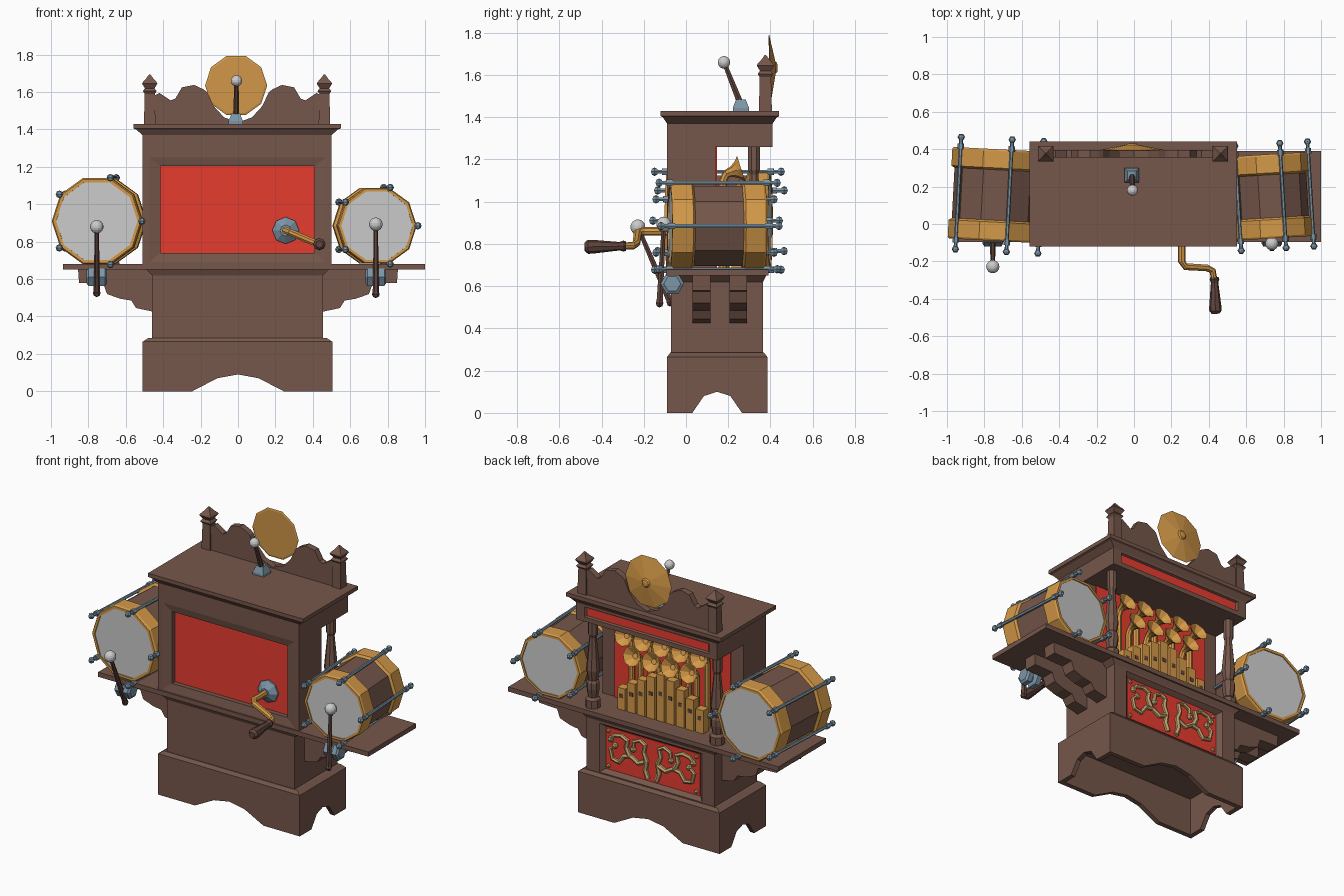
import bpy, bmesh, math
from mathutils import Vector, Matrix

def material(name, rgb):
    m = bpy.data.materials.new(name)
    m.diffuse_color = (*rgb, 1)
    return m

WOOD = material("wood", (0.18, 0.095, 0.07))
DARK = material("dark_wood", (0.12, 0.06, 0.046))
RED = material("red", (0.80, 0.045, 0.028))
GOLD = material("brass", (0.66, 0.32, 0.065))
TAN = material("gilding", (0.52, 0.37, 0.16))
STEEL = material("steel", (0.20, 0.30, 0.38))

def loft(name, rings, mat=None):
    """Skin a list of equal point rings and cap both ends."""
    bm = bmesh.new()
    vs = [[bm.verts.new(p) for p in r] for r in rings]
    n = len(vs[0])
    for a, b in zip(vs, vs[1:]):
        for i in range(n):
            j = (i + 1) % n
            bm.faces.new((a[i], a[j], b[j], b[i]))
    bm.faces.new(vs[0][::-1])
    bm.faces.new(vs[-1])
    bmesh.ops.recalc_face_normals(bm, faces=bm.faces)
    me = bpy.data.meshes.new(name)
    bm.to_mesh(me)
    bm.free()
    ob = bpy.data.objects.new(name, me)
    bpy.context.collection.objects.link(ob)
    if mat:
        me.materials.append(mat)
    return ob

def rz(x0, x1, y0, y1, z):
    return [(x0, y0, z), (x1, y0, z), (x1, y1, z), (x0, y1, z)]

def ry(x0, x1, z0, z1, y):
    return [(x0, y, z0), (x1, y, z0), (x1, y, z1), (x0, y, z1)]

def box(name, x0, x1, y0, y1, z0, z1, mat=None):
    return loft(name, [rz(x0, x1, y0, y1, z0), rz(x0, x1, y0, y1, z1)], mat)

def prism_y(name, pts, y0, y1, mat):
    return loft(name, [[(x, y, z) for x, z in pts] for y in (y0, y1)], mat)

def prism_x(name, pts, x0, x1, mat):
    return loft(name, [[(x, y, z) for y, z in pts] for x in (x0, x1)], mat)

def basis(d):
    w = Vector(d).normalized()
    up = Vector((0, 0, 1)) if abs(w.z) < 0.95 else Vector((0, 1, 0))
    v = (up - w * up.dot(w)).normalized()
    return Matrix((v.cross(w), v, w)).transposed()

def ring(c, m, r, n, phase=0):
    a = [phase + math.tau * i / n for i in range(n)]
    return [Vector(c) + m @ Vector((r * math.cos(t), r * math.sin(t), 0)) for t in a]

def lathe(name, c, d, profile, n=8, mat=None, phase=0):
    """Profile of (radius, distance along d) turned around axis d through c."""
    m = basis(d)
    return loft(name, [ring(Vector(c) + m.col[2] * t, m, r, n, phase) for r, t in profile], mat)

def rod(name, a, b, r0, r1, mat, n=6):
    d = Vector(b) - Vector(a)
    return lathe(name, a, d, [(r0, 0), (r1, d.length)], n, mat)

def sweep(name, pts, radii, mat, n=8):
    pts = [Vector(p) for p in pts]
    k = len(pts)
    tans = [(pts[min(i + 1, k - 1)] - pts[max(i - 1, 0)]).normalized() for i in range(k)]
    m, rings = basis(tans[0]), []
    for i in range(k):
        if i:
            m = tans[i - 1].rotation_difference(tans[i]).to_matrix() @ m
        rings.append(ring(pts[i], m, radii[i], n))
    return loft(name, rings, mat)

def ball(name, c, r, mat=None, n=8, k=5):
    prof = [(max(r * math.sin(math.pi * i / k), r * 0.02), -r * math.cos(math.pi * i / k)) for i in range(k + 1)]
    return lathe(name, c, (0, 0, 1), prof, n, mat)

# plinth: four arched boards and a chamfered top
for nm, y in (("front", -0.09), ("back", 0.355)):
    prism_y("plinth_" + nm, [(-0.51, 0), (-0.245, 0), (-0.11, 0.07), (0, 0.09), (0.11, 0.07), (0.245, 0),
                             (0.505, 0), (0.505, 0.265), (-0.51, 0.265)], y, y + 0.03, WOOD)
for nm, x in (("left", -0.51), ("right", 0.475)):
    prism_x("plinth_" + nm, [(-0.09, 0), (0.03, 0), (0.085, 0.08), (0.147, 0.1), (0.21, 0.08), (0.265, 0),
                             (0.385, 0), (0.385, 0.265), (-0.09, 0.265)], x, x + 0.03, WOOD)
loft("plinth_top", [rz(-0.5, 0.495, -0.08, 0.375, 0.24), rz(-0.51, 0.505, -0.09, 0.385, 0.265),
                    rz(-0.48, 0.475, -0.075, 0.37, 0.285)], WOOD)

# lower cabinet with the recessed rear panel
loft("lower_cabinet", [ry(-0.46, 0.455, 0.27, 0.66, -0.07), ry(-0.46, 0.455, 0.27, 0.66, 0.365),
                       ry(-0.37, 0.365, 0.29, 0.605, 0.365), ry(-0.34, 0.335, 0.312, 0.582, 0.335)], WOOD)
box("lower_red_panel", -0.34, 0.335, 0.33, 0.34, 0.312, 0.582, RED)
loft("shelf_moulding", [rz(-0.46, 0.455, -0.07, 0.365, 0.62), rz(-0.49, 0.485, -0.085, 0.38, 0.65)], WOOD)
box("shelf", -0.935, 1.0, -0.095, 0.39, 0.65, 0.68, WOOD)

# gilded scrolls on the rear panel
scrolls = [[(.03, .33), (.05, .38), (.04, .44), (.06, .49), (.05, .54), (.085, .56), (.13, .54), (.135, .49)],
           [(.05, .43), (.10, .41), (.15, .44), (.20, .43), (.235, .38), (.285, .39), (.30, .45), (.265, .48)],
           [(.16, .44), (.185, .49), (.175, .535), (.22, .555), (.27, .545), (.295, .515)]]
for s in (-1, 1):
    for path in scrolls:
        k = len(path)
        sweep("scroll", [(s * x, 0.345, z) for x, z in path], [0.017 - 0.006 * i / k for i in range(k)], TAN, 6)
        ball("scroll_bud", (s * path[-1][0], 0.346, path[-1][1]), 0.02, TAN, 6, 4)
    for z in (0.335, 0.56):
        ball("corner_stud", (s * 0.315, 0.342, z), 0.014, TAN, 6, 4)

# scalloped shelf brackets
scallop = [(.45, .65), (.855, .65), (.85, .58), (.72, .575), (.70, .52), (.63, .495), (.57, .485),
           (.545, .445), (.45, .425)]
for s in (-1, 1):
    for y in (0.03, 0.205):
        prism_y("shelf_bracket", [(s * x, z) for x, z in scallop], y, y + 0.085, WOOD)

# upper case with framed front opening
loft("upper_case", [ry(-0.51, 0.5, 0.68, 1.385, 0.14), ry(-0.51, 0.5, 0.68, 1.385, -0.09),
                    ry(-0.475, 0.47, 0.69, 1.25, -0.09), ry(-0.415, 0.41, 0.74, 1.205, -0.08),
                    ry(-0.415, 0.41, 0.74, 1.205, -0.045)], WOOD)
box("front_red_panel", -0.415, 0.41, -0.05, -0.04, 0.74, 1.205, RED)
box("rear_red_panel", -0.42, 0.41, 0.135, 0.147, 0.68, 1.26, RED)
loft("canopy", [ry(-0.51, 0.5, 1.26, 1.385, 0.13), ry(-0.51, 0.5, 1.26, 1.385, 0.41),
                ry(-0.45, 0.44, 1.29, 1.355, 0.41), ry(-0.44, 0.43, 1.297, 1.348, 0.395)], WOOD)
box("canopy_red_strip", -0.44, 0.43, 0.39, 0.4, 1.297, 1.348, RED)
loft("cornice", [rz(-0.51, 0.5, -0.09, 0.41, 1.37), rz(-0.545, 0.535, -0.11, 0.43, 1.4),
                 rz(-0.56, 0.55, -0.12, 0.44, 1.405), rz(-0.56, 0.55, -0.12, 0.44, 1.43)], WOOD)

# turned columns and crest posts with finials
for s in (-1, 1):
    x = s * 0.445 - 0.005
    lathe("column", (x, 0.322, 0), (0, 0, 1),
          [(.046, .68), (.046, .73), (.03, .745), (.04, .80), (.04, .84), (.03, .855), (.042, .92),
           (.022, 1.13), (.03, 1.15), (.03, 1.265)], 8, WOOD, math.pi / 8)
    lathe("crest_post", (s * 0.467 - 0.005, 0.376, 0), (0, 0, 1),
          [(.044, 1.42), (.038, 1.59), (.052, 1.605), (.036, 1.62), (.058, 1.645), (.05, 1.655),
           (.03, 1.67), (.004, 1.695)], 4, WOOD, math.pi / 4)

# carved crest
half = [(.075, 1.465), (.13, 1.525), (.165, 1.60), (.185, 1.615), (.235, 1.638), (.30, 1.625), (.335, 1.565),
        (.36, 1.555), (.42, 1.595), (.47, 1.57), (.49, 1.43)]
prism_y("crest", [(-x, z) for x, z in half[::-1]] + [(0, 1.437)] + half, 0.355, 0.395, WOOD)

# cymbal
lathe("cymbal", (-0.01, 0.398, 1.635), (0, 1, 0.03),
      [(.155, -.003), (.166, 0), (.03, .026), (.022, .034), (.006, .036)], 10, GOLD)

def beater(x, bottom, top, r):
    rod("beater_stick", bottom, top, 0.017, 0.011, DARK)
    ball("beater_ball", top, r, None, 14, 9)

# cymbal striker
lathe("striker_mount", (-0.012, 0.26, 0), (0, 0, 1), [(.054, 1.425), (.054, 1.445), (.032, 1.485)], 4, STEEL, math.pi / 4)
beater(-0.01, (-0.01, 0.26, 1.46), (-0.008, 0.18, 1.66), 0.03)

# drums with hoops, heads and tension rods
def drum(side, c, r, h, yaw, start):
    c = Vector(c)
    axis = Vector((math.sin(yaw), -math.cos(yaw), 0))
    lathe(side + "_drum_shell", c, axis, [(.93 * r, -h + .05), (.93 * r, h - .05)], 10, WOOD)
    for d in (axis, -axis):
        lathe(side + "_drum_hoop", c, d, [(.9 * r, h - .015), (.9 * r, h), (.97 * r, h), (r, h - .01),
                                          (r, h - .1), (.93 * r, h - .11)], 10, GOLD)
        lathe(side + "_drum_head", c, d, [(.905 * r, h - .012), (.905 * r, h - .006)], 10)
    m = basis(axis)
    for k in range(5):
        a = math.radians(start + 72 * k)
        p = c + m @ Vector((math.cos(a), math.sin(a), 0)) * (r + 0.002)
        rod("tension_rod", p - axis * (h + .055), p + axis * (h + .055), .01, .01, STEEL)
        for s in (-1, 1):
            q = p + axis * s * (h + .055)
            ball("rod_knob", q, 0.02, STEEL, 6, 4)
            rod("rod_claw", p + axis * s * (h - .01), p + axis * s * (h + .02), .017, .017, STEEL)

drum("left", (-0.742, 0.155, 0.91), 0.242, 0.245, math.radians(-3), 0)
drum("right", (0.73, 0.148, 0.885), 0.213, 0.225, math.radians(3.5), 0)

# drum beaters on paired steel pivots
for x, bottom, top in ((-0.755, (-0.755, -0.075, 0.525), (-0.755, -0.228, 0.88)),
                       (0.737, (0.737, -0.125, 0.52), (0.737, -0.105, 0.893))):
    beater(x, bottom, top, 0.036)
    ball("beater_tail", bottom, 0.021, DARK, 6, 4)
    for s in (-1, 1):
        lathe("beater_pivot", (x, -0.065, 0.612), (s, 0, 0), [(.045, .01), (.056, .015), (.056, .045), (.04, .055)], 6, STEEL)
    rod("pivot_axle", (x - 0.03, -0.075, 0.612), (x + 0.03, -0.075, 0.612), .03, .03, STEEL)

# hand crank
lathe("crank_boss", (0.255, -0.045, 0.86), (0, -1, 0), [(.072, 0), (.072, .015), (.03, .045)], 8, STEEL, 0)
sweep("crank_arm", [(.255, -.04, .86), (.255, -.2, .86), (.275, -.228, .852), (.39, -.235, .803),
                    (.42, -.25, .792), (.43, -.30, .79)], [.02, .02, .02, .019, .018, .016], GOLD)
lathe("crank_handle", (0.43, -0.285, 0.79), (0.03, -1, -0.02),
      [(.022, 0), (.026, .01), (.02, .03), (.033, .16), (.033, .18), (.02, .195)], 8, DARK)

# organ pipes with dark mouths
heights = [.15, .20, .24, .28, .30, .27, .23, .19, .14]
for i, hgt in enumerate(heights):
    x = -0.285 + 0.07 * i
    box("organ_pipe", x - .028, x + .028, .215, .27, .68, .68 + hgt, GOLD)
    box("pipe_mouth", x - .013, x + .013, .262, .272, .68 + hgt * .55, .705 + hgt * .55, DARK)

# two rows of brass horns
for row, (count, z, y) in enumerate(((5, 1.125, 0.175), (4, 1.015, 0.185))):
    for i in range(count):
        x = -0.005 + 0.135 * (i - (count - 1) / 2)
        sweep("horn_tube", [(x, y, .68), (x, y, z - .03), (x, y + .012, z), (x, y + .03, z + .012)],
              [.02, .02, .019, .018], GOLD)
        lathe("horn_bell", (x, y + .015, z + .008), (0, 0.93, 0.3),
              [(.018, 0), (.026, .03), (.042, .055), (.064, .075), (.058, .074), (.018, .04)], 8, GOLD)
